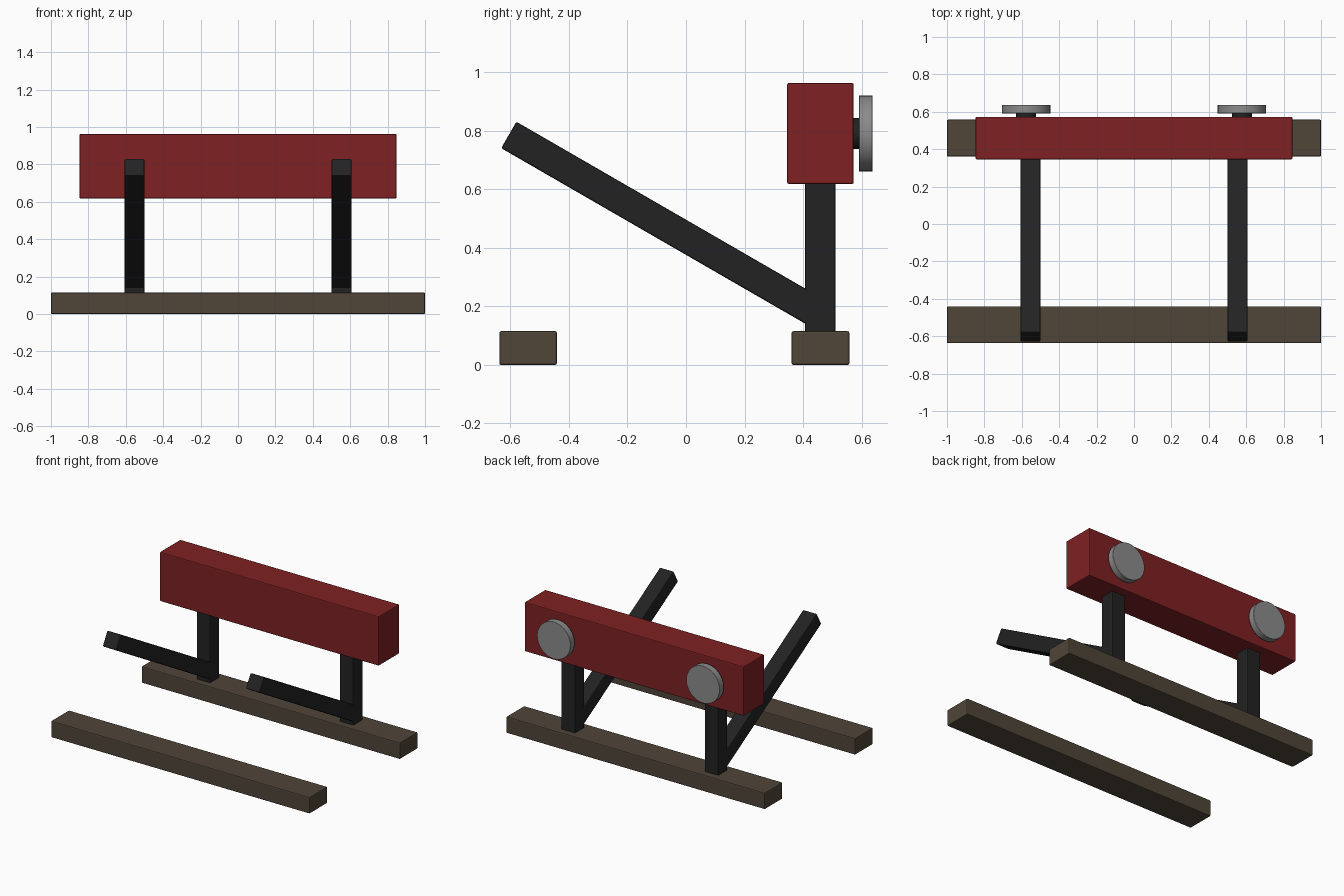
import bpy
from math import radians, cos, sin

cube = bpy.data.objects.get("Cube")
if cube:
    bpy.data.objects.remove(cube, do_unlink=True)


def material(name, rgb):
    m = bpy.data.materials.new(name)
    m.use_nodes = True
    colour = (*rgb, 1)
    m.diffuse_color = colour
    m.node_tree.nodes["Principled BSDF"].inputs["Base Color"].default_value = colour
    return m


RED = material("red paint", (0.21, 0.015, 0.016))
WOOD = material("weathered wood", (0.08, 0.06, 0.04))
BLACK = material("black steel", (0.016, 0.016, 0.016))
GREY = material("grey steel", (0.26, 0.26, 0.26))


def finish(obj, name, mat, bevel):
    obj.name = name
    obj.data.materials.append(mat)
    mod = obj.modifiers.new("soft edges", "BEVEL")
    mod.width = bevel
    mod.segments = 2
    return obj


def box(name, mat, centre, size, tilt=0, bevel=0.006):
    bpy.ops.mesh.primitive_cube_add(size=1, location=centre)
    obj = bpy.context.object
    obj.scale = size
    bpy.ops.object.transform_apply(location=False, rotation=False, scale=True)
    obj.rotation_euler.x = tilt
    return finish(obj, name, mat, bevel)


def disc(name, mat, x, z, radius, y_start, y_end):
    bpy.ops.mesh.primitive_cylinder_add(
        vertices=32, radius=radius, depth=y_end - y_start,
        location=(x, (y_start + y_end) / 2, z), rotation=(radians(90), 0, 0))
    bpy.ops.object.shade_smooth_by_angle(angle=radians(30))
    return finish(bpy.context.object, name, mat, 0.002)


# Ground sleepers
for name, y in (("front_sleeper", -0.539), ("rear_sleeper", 0.459)):
    box(name, WOOD, (0, y, 0.0575), (2, 0.197, 0.115))

# Bumper beam
box("bumper_beam", RED, (0, 0.459, 0.79), (1.694, 0.227, 0.345))

# Uprights, sloping braces and buffers on both sides
slope = radians(30)
length = 1.23
for side, s in (("right", -1), ("left", 1)):
    x = s * 0.554
    box(side + "_post", BLACK, (x, 0.459, 0.385), (0.106, 0.104, 0.55))
    centre = (x, -0.605 + cos(slope) * length / 2, 0.785 - sin(slope) * length / 2)
    box(side + "_brace", BLACK, centre, (0.106, length, 0.104), -slope)
    disc(side + "_buffer_stem", BLACK, s * 0.577, 0.79, 0.053, 0.5, 0.6)
    disc(side + "_buffer_plate", GREY, s * 0.577, 0.79, 0.13, 0.591, 0.637)
